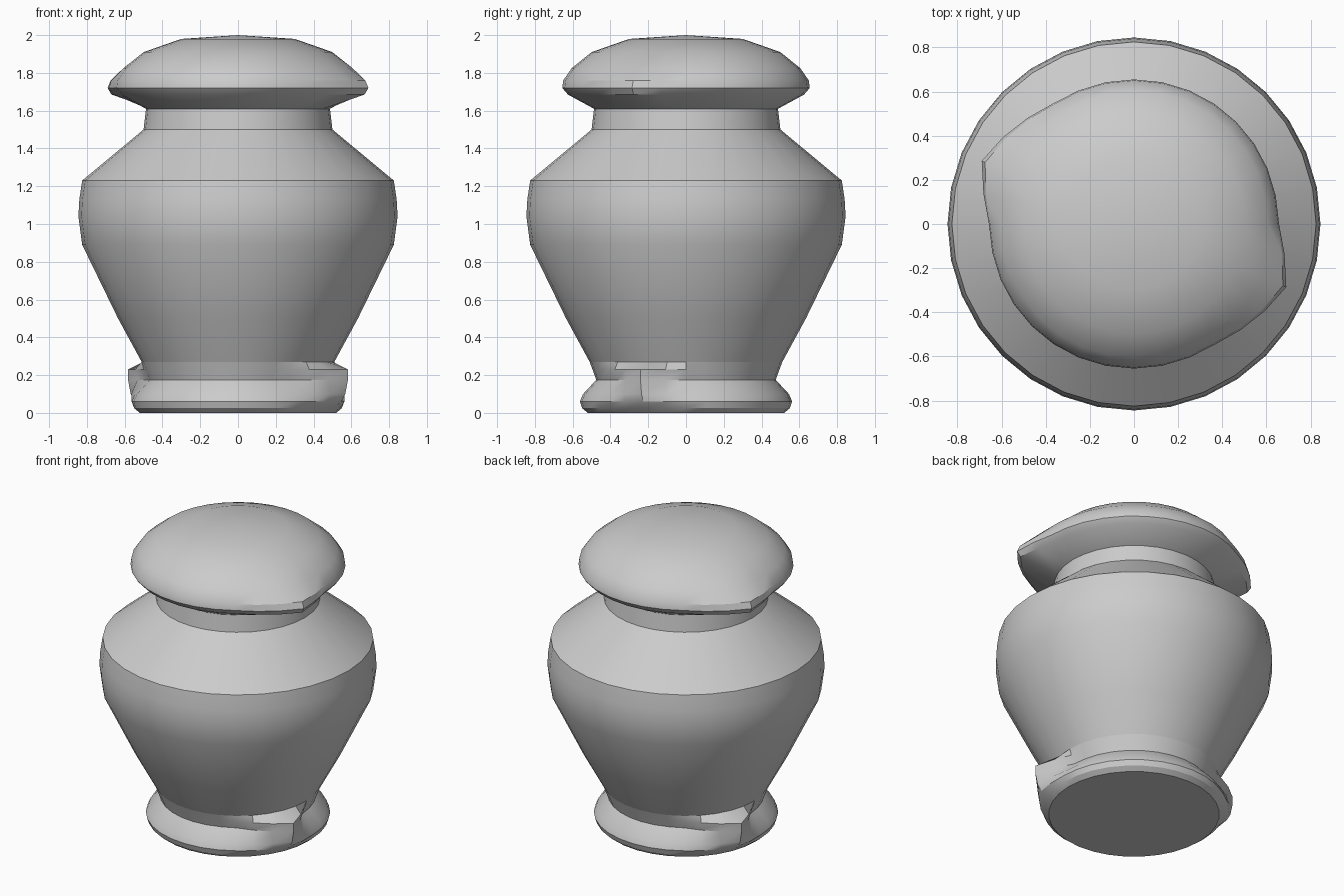
import bpy
import bmesh
import math

SEGMENTS = 32
TIP_ANGLE = -22.5

cube = bpy.data.objects.get("Cube")
if cube:
    bpy.data.objects.remove(cube, do_unlink=True)

clay = bpy.data.materials.new("grey_clay")
clay.use_nodes = True
clay.diffuse_color = (0.6, 0.6, 0.6, 1)
clay.node_tree.nodes["Principled BSDF"].inputs["Base Color"].default_value = (0.6, 0.6, 0.6, 1)


def tip_weight(degrees):
    """1 at the two opposite spout tips, falling off to 0 on both sides."""
    d = (degrees - TIP_ANGLE + 90) % 180 - 90
    width = 24 if d > 0 else 36
    return max(0, 1 - abs(d) / width) ** 1.3


def lathe(name, profile):
    """Turn (radius, height, tip bulge) rows around z; a zero radius closes the end."""
    bm = bmesh.new()
    rings = []
    for radius, z, bulge in profile:
        if radius == 0:
            rings.append([bm.verts.new((0, 0, z))] * SEGMENTS)
            continue
        ring = []
        for i in range(SEGMENTS):
            deg = 360 * i / SEGMENTS
            a = math.radians(deg)
            r = radius + bulge * tip_weight(deg)
            ring.append(bm.verts.new((r * math.cos(a), r * math.sin(a), z)))
        rings.append(ring)
    for low, high in zip(rings, rings[1:]):
        for i in range(SEGMENTS):
            j = (i + 1) % SEGMENTS
            corners = list(dict.fromkeys((low[i], low[j], high[j], high[i])))
            bm.faces.new(corners)
    mesh = bpy.data.meshes.new(name)
    bm.to_mesh(mesh)
    bm.free()
    mesh.materials.append(clay)
    obj = bpy.data.objects.new(name, mesh)
    bpy.context.collection.objects.link(obj)
    bpy.ops.object.select_all(action="DESELECT")
    obj.select_set(True)
    bpy.context.view_layer.objects.active = obj
    bpy.ops.object.shade_smooth_by_angle(angle=math.radians(28))
    return obj


# Rounded foot with a groove above it and two pointed ears
lathe("foot", [
    (0, 0, 0), (0.52, 0, 0), (0.55, 0.025, 0), (0.562, 0.06, 0.03),
    (0.545, 0.10, 0.07), (0.475, 0.175, 0.155), (0.495, 0.23, 0.135),
    (0.51, 0.27, 0),
])

# Tapered body, rounded belly and sloping shoulder
lathe("body", [
    (0.51, 0.27, 0), (0.635, 0.5, 0), (0.825, 0.89, 0), (0.845, 1.04, 0),
    (0.84, 1.13, 0), (0.825, 1.23, 0), (0.5, 1.5, 0),
])

# Short neck under the lid
lathe("neck", [(0.5, 1.5, 0), (0.487, 1.61, 0)])

# Domed lid with two pointed corners on its rim
lathe("lid", [
    (0.487, 1.61, 0), (0.625, 1.685, 0.1), (0.655, 1.72, 0.092),
    (0.65, 1.76, 0.08), (0.605, 1.825, 0.03), (0.5, 1.91, 0),
    (0.3, 1.98, 0), (0, 2.0, 0),
])
